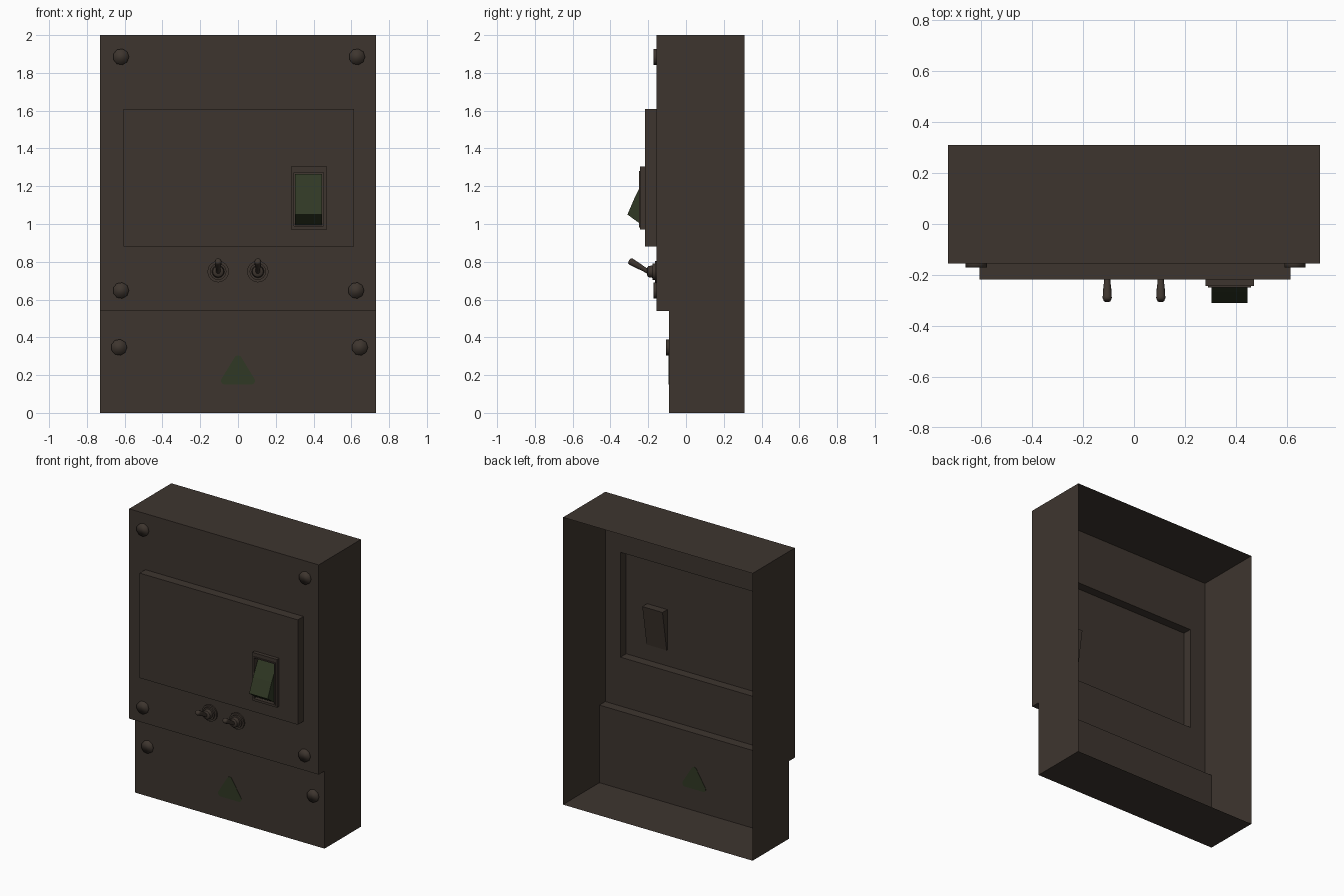
import bpy, bmesh, math
from mathutils import Vector

if "Cube" in bpy.data.objects:
    bpy.data.objects.remove(bpy.data.objects["Cube"])


def material(name, rgb):
    m = bpy.data.materials.new(name)
    m.diffuse_color = (*rgb, 1)
    m.use_nodes = True
    m.node_tree.nodes["Principled BSDF"].inputs["Base Color"].default_value = m.diffuse_color
    return m


BROWN = material("dark brown", (0.048, 0.036, 0.028))
GREEN = material("dark green", (0.030, 0.040, 0.018))


def finish(bm, name, *mats, smooth=None):
    me = bpy.data.meshes.new(name)
    bm.to_mesh(me)
    bm.free()
    ob = bpy.data.objects.new(name, me)
    bpy.context.collection.objects.link(ob)
    for m in mats:
        me.materials.append(m)
    if smooth:
        bpy.ops.object.select_all(action='DESELECT')
        ob.select_set(True)
        bpy.context.view_layer.objects.active = ob
        bpy.ops.object.shade_smooth_by_angle(angle=math.radians(smooth))
    return ob


def loft(bm, loops, cap=False):
    """Join successive closed loops of points with quads."""
    rows = [[bm.verts.new(p) for p in loop] for loop in loops]
    for a, b in zip(rows, rows[1:]):
        n = len(a)
        for i in range(n):
            j = (i + 1) % n
            bm.faces.new((a[i], a[j], b[j], b[i]))
    if cap:
        bm.faces.new(rows[-1])


def rect(x0, x1, z0, z1, y, y_top=None):
    t = y if y_top is None else y_top
    return [(x0, y, z0), (x1, y, z0), (x1, t, z1), (x0, t, z1)]


def prism(bm, profile, x0, x1, closed=True, ends=True):
    """Extrude a (y, z) side profile along x."""
    a = [bm.verts.new((x0, y, z)) for y, z in profile]
    b = [bm.verts.new((x1, y, z)) for y, z in profile]
    n = len(a)
    for i in range(n if closed else n - 1):
        j = (i + 1) % n
        bm.faces.new((a[i], a[j], b[j], b[i]))
    bm.faces.new(a)
    bm.faces.new(b[::-1])
    bmesh.ops.recalc_face_normals(bm, faces=bm.faces[:])


def turned(name, base, axis, rings, sides, smooth):
    """Turn (distance, radius) rings around an axis, closing the far end."""
    axis = Vector(axis).normalized()
    u = Vector((1, 0, 0))
    v = u.cross(axis)
    base = Vector(base)
    bm = bmesh.new()
    loops = []
    for d, r in rings:
        loops.append([base + axis * d + u * r * math.cos(2 * math.pi * i / sides)
                      - v * r * math.sin(2 * math.pi * i / sides) for i in range(sides)])
    loft(bm, loops, cap=True)
    bmesh.ops.recalc_face_normals(bm, faces=bm.faces[:])
    return finish(bm, name, BROWN, smooth=smooth)


W, FRONT, LOW, BACK, PANEL = 0.73, -0.155, -0.09, 0.31, -0.218
STEP = 0.54

# Housing: stepped open-backed shell, its upper front left open for the cover
bm = bmesh.new()
prism(bm, [(FRONT, STEP), (LOW, STEP), (LOW, 0), (BACK, 0), (BACK, 2), (FRONT, 2)], -W, W)
bm.faces.ensure_lookup_table()
gone = [f for f in bm.faces if abs(f.normal.y) > 0.9
        and (f.calc_center_median().y > 0.3 or f.calc_center_median().z > STEP)]
bmesh.ops.delete(bm, geom=gone, context='FACES')
finish(bm, "housing", BROWN)

# Upper cover with the hollow raised panel and the switch opening
hole = (0.297, 0.452, 0.99, 1.272)
raised = (-0.605, 0.613, 0.88, 1.61)
bm = bmesh.new()
loft(bm, [rect(-W, W, STEP, 2, FRONT), rect(*raised, FRONT),
          rect(*raised, PANEL), rect(*hole, PANEL)])
finish(bm, "front_cover", BROWN)

# Switch socket behind the panel, deeper at the top
bm = bmesh.new()
loft(bm, [rect(*hole, PANEL), rect(*hole, -0.212, -0.165)], cap=True)
finish(bm, "switch_socket", BROWN)

# Switch bezel
bm = bmesh.new()
outer = (0.28, 0.47, 0.97, 1.305)
lip = (0.291, 0.459, 0.982, 1.28)
loft(bm, [rect(*outer, PANEL), rect(*outer, -0.243), rect(*lip, -0.243),
          rect(*lip, -0.25), rect(*hole, -0.25), rect(*hole, PANEL)])
finish(bm, "switch_bezel", BROWN)

# Rocker, top pressed in
bm = bmesh.new()
prism(bm, [(-0.215, 0.995), (-0.245, 1.003), (-0.31, 1.05), (-0.267, 1.15),
           (-0.205, 1.266), (-0.175, 1.266)], 0.303, 0.446)
finish(bm, "rocker", GREEN)

# Cover screws
for i, (x, y, z) in enumerate([(-0.62, FRONT, 1.885), (0.63, FRONT, 1.885),
                               (-0.62, FRONT, 0.648), (0.625, FRONT, 0.648),
                               (-0.63, LOW, 0.347), (0.645, LOW, 0.347)]):
    turned(f"screw_{i + 1}", (x, y, z), (0, -1, 0), [(0, 0.043), (0.016, 0.043)], 9, 180)

# Toggle switches: washer, nut and tilted lever
for side, x in (("left", -0.105), ("right", 0.105)):
    turned(f"toggle_washer_{side}", (x, FRONT, 0.748), (0, -1, 0),
           [(0, 0.057), (0.01, 0.057), (0.01, 0.044), (0.022, 0.044),
            (0.022, 0.033), (0.045, 0.029), (0.052, 0.018)], 16, 35)
    turned(f"toggle_lever_{side}", (x, -0.195, 0.745), (0, -0.86, 0.5),
           [(0, 0.013), (0.03, 0.012), (0.07, 0.016), (0.11, 0.018),
            (0.12, 0.015), (0.123, 0.007)], 12, 60)

# Rounded warning triangle, thin enough to show on both sides of the shell
outline = []
for cx, cz, mid in ((-0.07, 0.17, 210), (0.07, 0.17, 330), (0, 0.285, 90)):
    for k in range(-3, 4):
        a = math.radians(mid + 20 * k)
        outline.append((cx + 0.02 * math.cos(a), cz + 0.02 * math.sin(a)))
bm = bmesh.new()
loft(bm, [[(x, y, z) for x, z in outline] for y in (LOW + 0.002, LOW - 0.002)], cap=True)
bm.verts.ensure_lookup_table()
bm.faces.new(bm.verts[:len(outline)][::-1])
finish(bm, "warning_triangle", GREEN)
